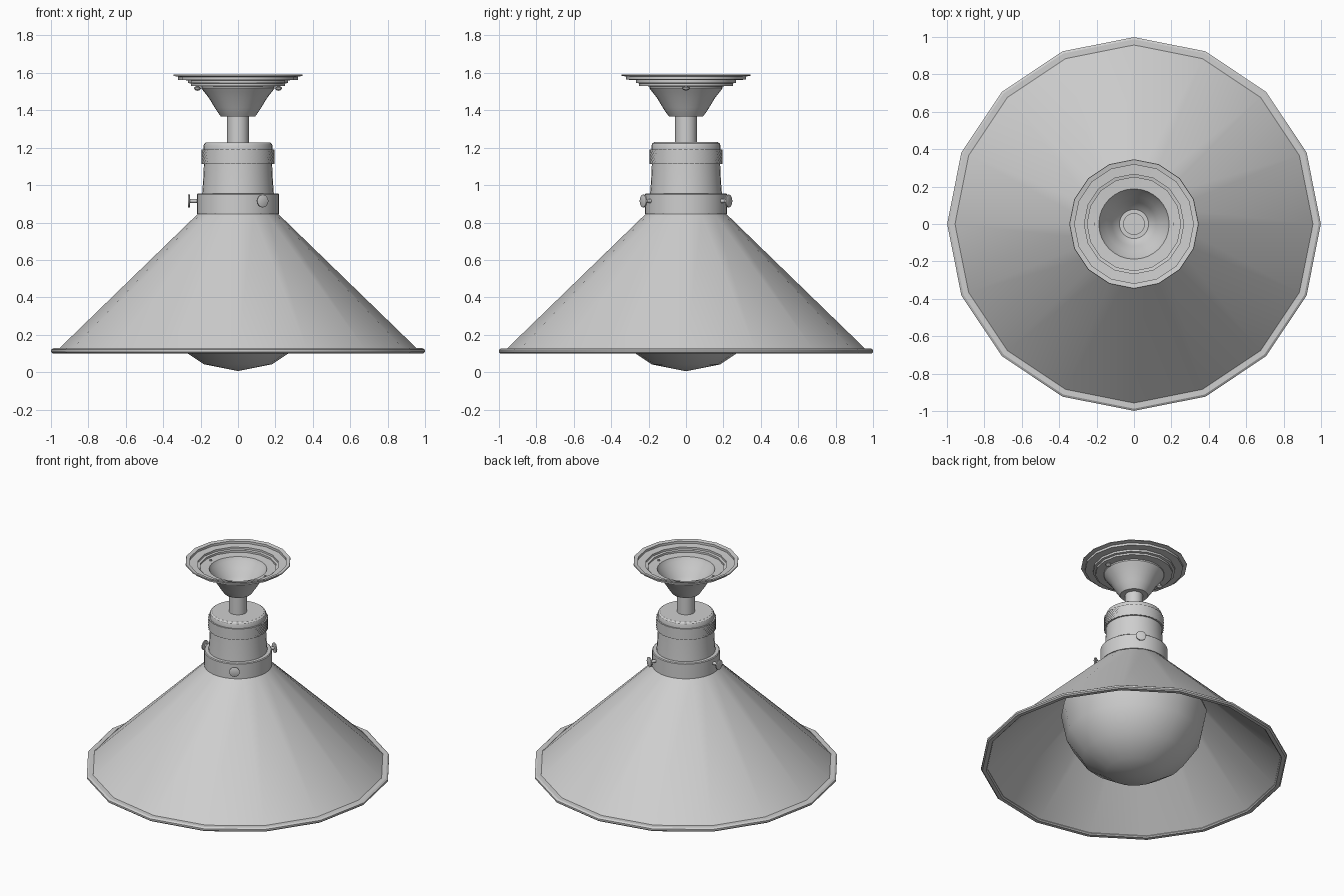
import bpy
import bmesh
from math import cos, sin, pi, radians
from mathutils import Matrix, Vector

if "Cube" in bpy.data.objects:
    bpy.data.objects.remove(bpy.data.objects["Cube"])

GREY = (0.62, 0.62, 0.62, 1)
metal = bpy.data.materials.new("light_grey")
metal.use_nodes = True
metal.diffuse_color = GREY
metal.node_tree.nodes["Principled BSDF"].inputs["Base Color"].default_value = GREY


def finish(name, bm):
    """Turn a bmesh into a clean, smooth shaded object."""
    bmesh.ops.remove_doubles(bm, verts=bm.verts, dist=0.0002)
    bmesh.ops.recalc_face_normals(bm, faces=bm.faces)
    mesh = bpy.data.meshes.new(name)
    bm.to_mesh(mesh)
    bm.free()
    mesh.materials.append(metal)
    obj = bpy.data.objects.new(name, mesh)
    bpy.context.collection.objects.link(obj)
    bpy.ops.object.select_all(action="DESELECT")
    obj.select_set(True)
    bpy.context.view_layer.objects.active = obj
    bpy.ops.object.shade_smooth_by_angle(angle=radians(30))
    return obj


def lathe(name, profile, sides, closed=False, matrix=None, wobble=None):
    """Spin (radius, height) points around the z axis."""
    bm = bmesh.new()
    rings = []
    for j, (r, z) in enumerate(profile):
        ring = []
        for i in range(sides):
            a = 2 * pi * i / sides
            rr = r + (wobble(i, j) if wobble else 0)
            ring.append(bm.verts.new((rr * cos(a), rr * sin(a), z)))
        rings.append(ring)
    pairs = list(zip(rings, rings[1:]))
    if closed:
        pairs.append((rings[-1], rings[0]))
    for low, high in pairs:
        for i in range(sides):
            k = (i + 1) % sides
            bm.faces.new((low[i], low[k], high[k], high[i]))
    if matrix:
        bmesh.ops.transform(bm, matrix=matrix, verts=bm.verts)
    return finish(name, bm)


def sheet(profile, dr, dz):
    """Close a thin profile by offsetting it back along itself."""
    return profile + [(r - dr, z + dz) for r, z in reversed(profile)]


# Conical shade and its rolled rim
lathe("shade", sheet([(0.965, 0.118), (0.216, 0.845)], 0.008, -0.006), 16, closed=True)
lathe("shade_rim", [(0.957, 0.108), (0.965, 0.1), (0.99, 0.1), (0.999, 0.108),
                    (0.999, 0.12), (0.987, 0.128), (0.957, 0.128)], 16, closed=True)

# Glass globe: round below, tapering into the holder above
globe = [(0.476 * sin(t * pi / 8), 0.482 - 0.476 * cos(t * pi / 8)) for t in range(5)]
globe += [(0.45, 0.55), (0.36, 0.66), (0.22, 0.79), (0.14, 0.86), (0, 0.86)]
lathe("globe", globe, 16)

# Collar gripping the shade
lathe("collar", [(0, 0.845), (0.22, 0.845), (0.22, 0.95), (0.215, 0.955), (0, 0.955)], 32)

# Holder neck, knurled ring and cap
lathe("neck", [(0, 0.95), (0.192, 0.95), (0.186, 1.03), (0.182, 1.12), (0, 1.12)], 32)
ROWS = 8
knurl = [(0.19, 1.112 + 0.078 * j / ROWS) for j in range(ROWS + 1)]
knurl = [(0.0, 1.112)] + knurl + [(0.0, 1.19)]
lathe("knurled_ring", knurl, 80,
      wobble=lambda i, j: 0 if j in (0, ROWS + 2) else 0.006 * ((i + j) % 2))
lathe("cap", [(0, 1.18), (0.184, 1.18), (0.184, 1.212), (0.18, 1.222),
              (0.17, 1.229), (0, 1.229)], 32)

# Stem
lathe("stem", [(0, 1.22), (0.058, 1.22), (0.058, 1.39), (0, 1.39)], 24)

# Stepped ceiling plate with a hollow flared cup
lathe("ceiling_plate", sheet(
    [(0.346, 1.584), (0.32, 1.579), (0.32, 1.563), (0.268, 1.56), (0.268, 1.546),
     (0.252, 1.543), (0.252, 1.53), (0.196, 1.527)], 0.002, 0.006), 16, closed=True)
lathe("flared_cup", [(0.196, 1.533), (0.196, 1.518), (0.184, 1.502), (0.155, 1.465),
                     (0.125, 1.415), (0.105, 1.385), (0.091, 1.366), (0, 1.366),
                     (0, 1.376), (0.078, 1.376), (0.098, 1.395), (0.118, 1.423),
                     (0.148, 1.473), (0.176, 1.508), (0.188, 1.533)], 32, closed=True)

# Small screws through the ceiling plate
for side, x in (("left", 0.217), ("right", -0.217)):
    lathe("plate_screw_" + side,
          [(0, 1.504), (0.011, 1.507), (0.018, 1.514), (0.018, 1.522),
           (0.009, 1.525), (0.009, 1.542), (0, 1.542)], 12,
          matrix=Matrix.Translation((x, 0, 0)))

# Three thumb screws around the collar
for number, degrees in enumerate((60, 180, 300), 1):
    turn = (Matrix.Translation((0, 0, 0.915)) @ Matrix.Rotation(radians(degrees), 4, "Z")
            @ Matrix.Rotation(radians(90), 4, "Y"))
    lathe("thumb_screw_%d" % number,
          [(0, 0.2), (0.011, 0.2), (0.011, 0.256), (0.034, 0.258),
           (0.034, 0.266), (0.03, 0.268), (0, 0.268)], 16, matrix=turn)
